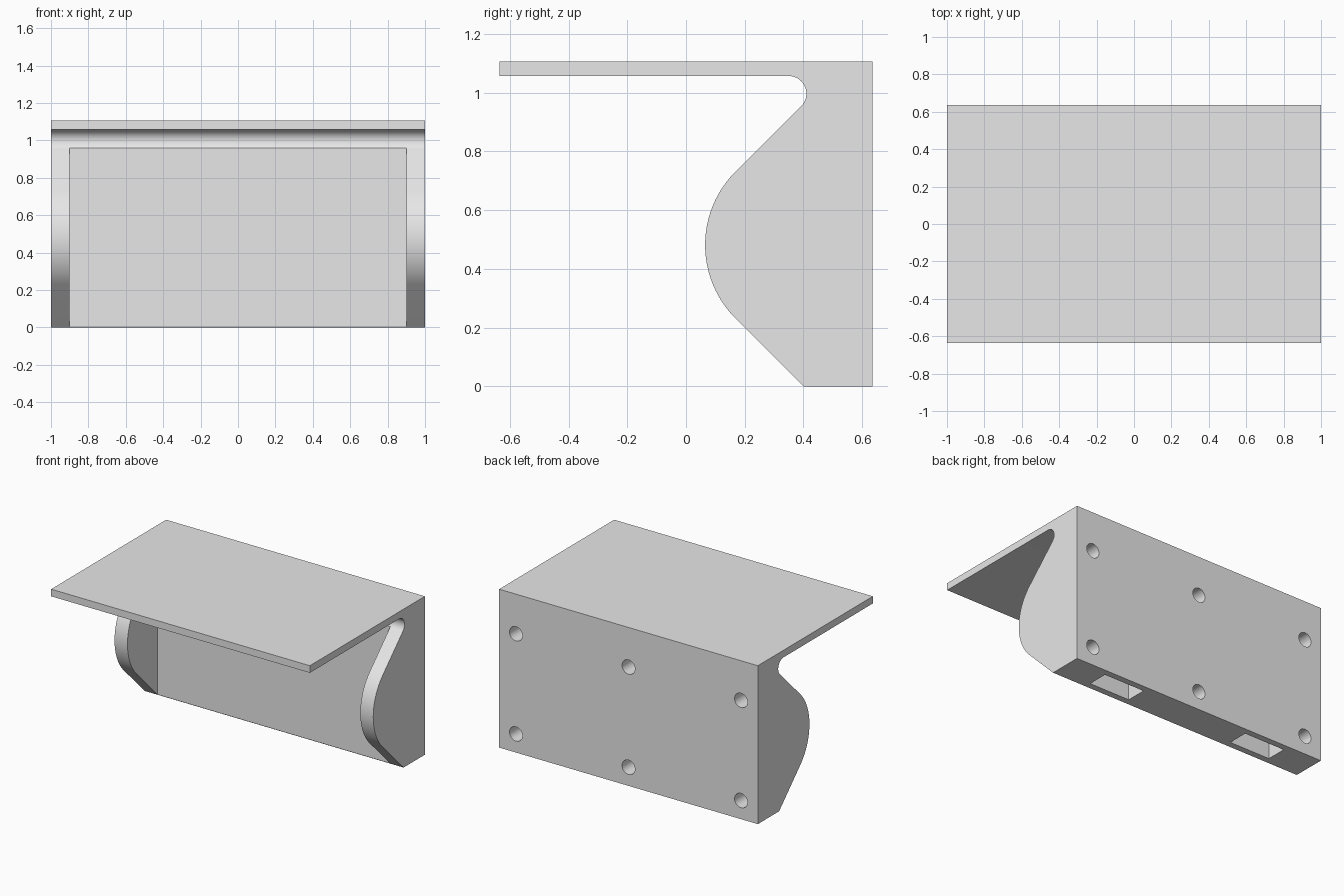
import bpy
import bmesh
from math import sin, cos, pi, radians
from mathutils import Matrix, Vector

cube = bpy.data.objects.get("Cube")
if cube:
    bpy.data.objects.remove(cube, do_unlink=True)

grey = bpy.data.materials.new("light_grey")
grey.use_nodes = True
colour = (0.8, 0.8, 0.8, 1)
grey.diffuse_color = colour
grey.node_tree.nodes["Principled BSDF"].inputs["Base Color"].default_value = colour

BACK, WALL, TOP, UNDER = 0.635, 0.397, 1.107, 1.057


def make_object(name, bm):
    bmesh.ops.recalc_face_normals(bm, faces=bm.faces)
    mesh = bpy.data.meshes.new(name)
    bm.to_mesh(mesh)
    bm.free()
    mesh.materials.append(grey)
    obj = bpy.data.objects.new(name, mesh)
    bpy.context.collection.objects.link(obj)
    return obj


def arc(cy, cz, r, start, end, steps):
    angles = [radians(start + (end - start) * i / steps) for i in range(steps + 1)]
    return [(cy + r * cos(a), cz + r * sin(a)) for a in angles]


def add_box(bm, low, high):
    low, high = Vector(low), Vector(high)
    matrix = Matrix.Translation((low + high) / 2) @ Matrix.Diagonal((*(high - low), 1))
    bmesh.ops.create_cube(bm, size=1, matrix=matrix)


# Side profile: shelf, undercut fillet, rounded bulge and back
profile = [(BACK, 0), (BACK, TOP), (-BACK, TOP), (-BACK, UNDER)]
profile += arc(0.35, UNDER - 0.06, 0.06, 90, -45, 18)
profile += arc(0.419, 0.4815, 0.354, 135, 225, 24)
profile += [(0.4, 0)]

bm = bmesh.new()
face = bm.faces.new([bm.verts.new((-1, y, z)) for y, z in profile])
side = bmesh.ops.extrude_face_region(bm, geom=[face])
moved = [v for v in side["geom"] if isinstance(v, bmesh.types.BMVert)]
bmesh.ops.translate(bm, verts=moved, vec=(2, 0, 0))
body = make_object("shelf_body", bm)

# Cutter: space between the two cheeks, bottom slots and back screw holes
bm = bmesh.new()
add_box(bm, (-0.9, -0.3, -0.2), (0.9, WALL, 0.975))
for s in (-1, 1):
    add_box(bm, (s * 0.575 - 0.158, 0.445, -0.1), (s * 0.575 + 0.158, 0.59, 0.3))
for x in (-0.87, 0, 0.87):
    for z in (0.13, 0.83):
        matrix = Matrix.Translation((x, BACK, z)) @ Matrix.Rotation(pi / 2, 4, "X")
        bmesh.ops.create_cone(bm, cap_ends=True, segments=32, radius1=0.05,
                              radius2=0.05, depth=0.36, matrix=matrix)
cutter = make_object("recess_cutter", bm)
cutter.hide_render = True

cut = body.modifiers.new("recesses", "BOOLEAN")
cut.operation = "DIFFERENCE"
cut.solver = "EXACT"
cut.object = cutter

bpy.ops.object.select_all(action="DESELECT")
body.select_set(True)
bpy.context.view_layer.objects.active = body
bpy.ops.object.modifier_apply(modifier=cut.name)
bpy.data.objects.remove(cutter, do_unlink=True)
bpy.ops.object.shade_smooth_by_angle(angle=radians(30))
